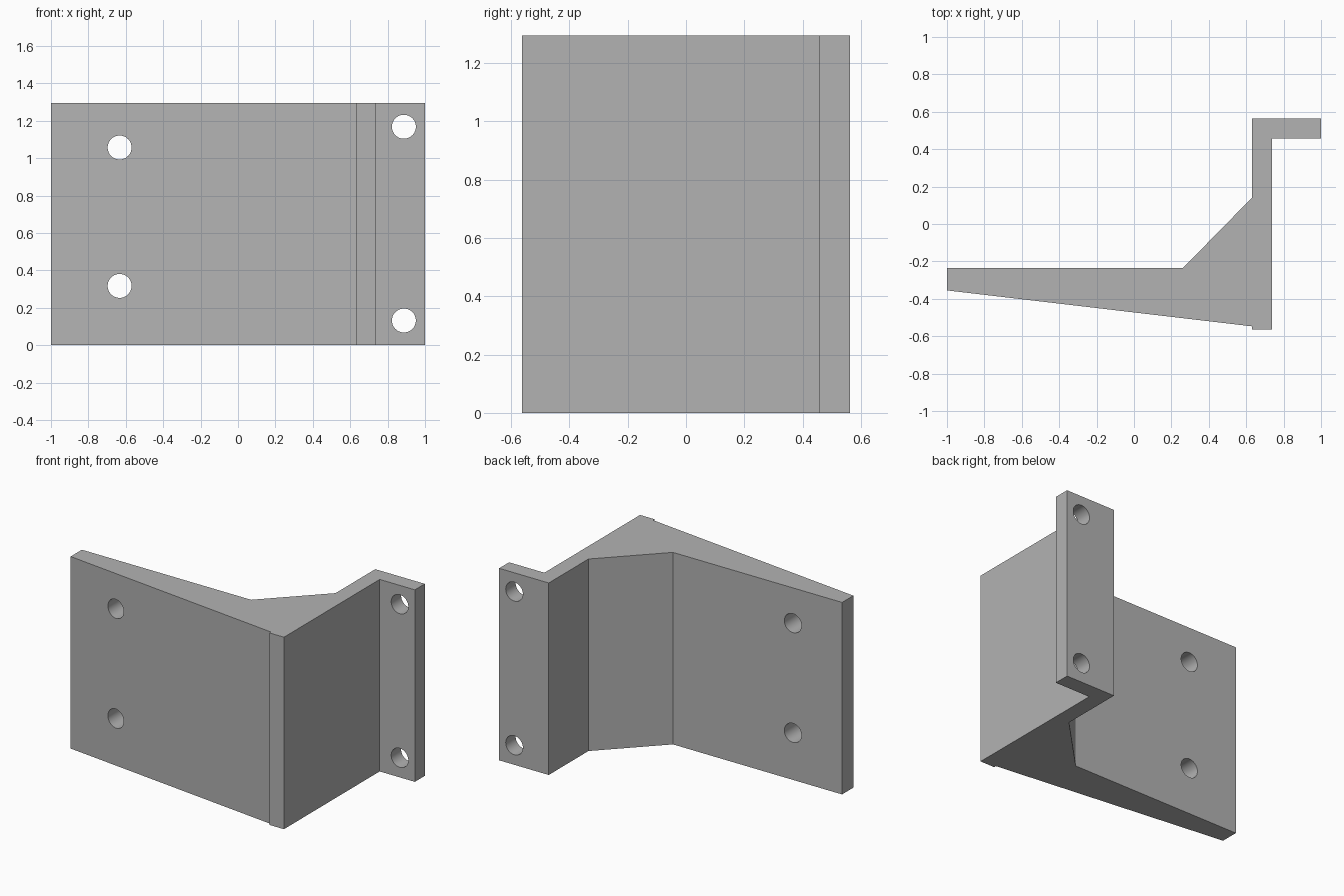
import bpy, bmesh, math

HEIGHT = 1.295
HOLE_RADIUS = 0.064

if "Cube" in bpy.data.objects:
    bpy.data.objects.remove(bpy.data.objects["Cube"], do_unlink=True)

# Plain grey for the whole bracket
grey = bpy.data.materials.new("plain_grey")
grey.use_nodes = True
colour = (0.45, 0.45, 0.45, 1)
grey.diffuse_color = colour
grey.node_tree.nodes["Principled BSDF"].inputs["Base Color"].default_value = colour


def extrude_profile(name, points, height):
    bm = bmesh.new()
    face = bm.faces.new([bm.verts.new((x, y, 0)) for x, y in points])
    top = bmesh.ops.extrude_face_region(bm, geom=[face])["geom"]
    bmesh.ops.translate(bm, vec=(0, 0, height),
                        verts=[v for v in top if isinstance(v, bmesh.types.BMVert)])
    bmesh.ops.recalc_face_normals(bm, faces=bm.faces)
    mesh = bpy.data.meshes.new(name)
    bm.to_mesh(mesh)
    bm.free()
    mesh.materials.append(grey)
    obj = bpy.data.objects.new(name, mesh)
    bpy.context.collection.objects.link(obj)
    return obj


# Tapered plate, diagonal gusset, web and rear flange in one outline
bracket = extrude_profile("bracket", [
    (-1, -0.355), (0.63, -0.547), (0.63, -0.563), (0.737, -0.563),
    (0.737, 0.457), (1, 0.457), (1, 0.563), (0.63, 0.563),
    (0.63, 0.14), (0.262, -0.235), (-1, -0.235)], HEIGHT)

# Bolt holes, a pair through the plate and a pair through the flange
for x, y, low, high in ((-0.633, -0.32, 0.317, 1.057), (0.887, 0.51, 0.132, 1.168)):
    for z in (low, high):
        bpy.ops.mesh.primitive_cylinder_add(
            vertices=48, radius=HOLE_RADIUS, depth=0.6,
            location=(x, y, z), rotation=(math.pi / 2, 0, 0))
        cutter = bpy.context.object
        cutter.name = "hole_cutter"
        cutter.data.materials.append(grey)
        cut = bracket.modifiers.new("bolt_hole", "BOOLEAN")
        cut.operation = "DIFFERENCE"
        cut.solver = "EXACT"
        cut.object = cutter
        bpy.ops.object.select_all(action="DESELECT")
        bracket.select_set(True)
        bpy.context.view_layer.objects.active = bracket
        bpy.ops.object.modifier_apply(modifier=cut.name)
        bpy.data.objects.remove(cutter, do_unlink=True)

# Smooth hole walls, crisp edges
bpy.ops.object.shade_smooth_by_angle(angle=math.radians(25))
